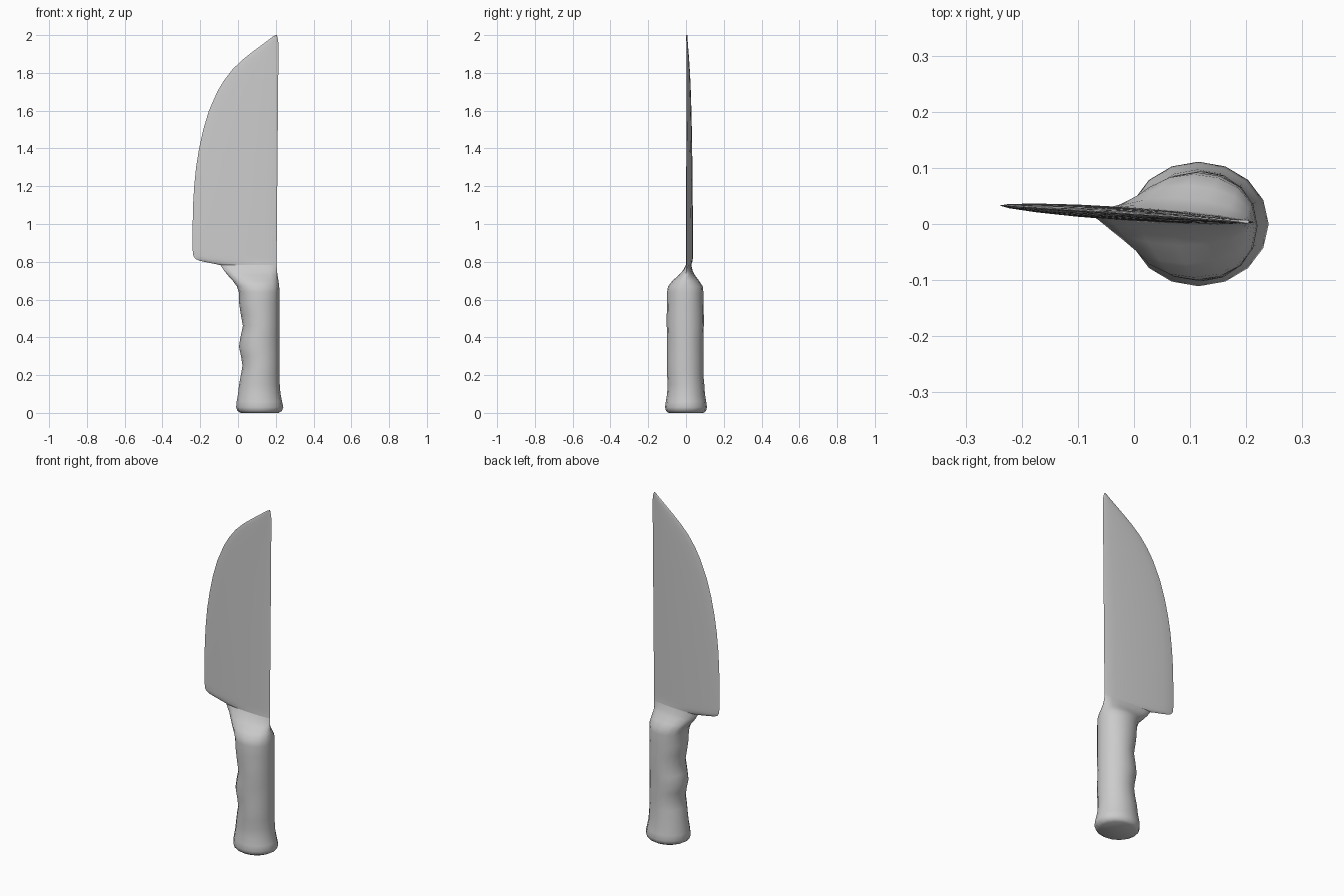
import bpy, bmesh
from math import cos, sin, pi, copysign

SIDES = 16


def loft(name, rows, angle):
    """Skin rings; row = z, left x, right x, half thickness, section power, lean."""
    bm = bmesh.new()
    rings = []
    for z, xl, xr, h, power, lean in rows:
        cx, rx = (xl + xr) / 2, (xr - xl) / 2
        ring = []
        for i in range(SIDES):
            t = 2 * pi * i / SIDES
            x, s = cx + rx * cos(t), sin(t)
            y = copysign(abs(s) ** power, s) * h if abs(s) > 1e-6 else 0
            mid = lean * (0.003 + 0.066 * (0.215 - x)) - 0.004 * (1 - lean) * (z > 0.15)
            ring.append(bm.verts.new((x, y + mid, z)))
        rings.append(ring)
    for a, b in zip(rings, rings[1:]):
        for i in range(SIDES):
            j = (i + 1) % SIDES
            bm.faces.new((a[i], a[j], b[j], b[i]))
    bm.faces.new(rings[0][::-1])
    bm.faces.new(rings[-1])
    bmesh.ops.recalc_face_normals(bm, faces=bm.faces[:])
    me = bpy.data.meshes.new(name)
    bm.to_mesh(me)
    bm.free()
    ob = bpy.data.objects.new(name, me)
    bpy.context.collection.objects.link(ob)
    bpy.context.view_layer.objects.active = ob
    ob.select_set(True)
    bpy.ops.object.shade_smooth_by_angle(angle=angle)
    ob.select_set(False)
    return ob


# Handle: flared butt, finger grooves, bolster thinning into the blade
handle = [
    (0.00, 0.015, 0.215, 0.092, 1, 0),
    (0.01, -0.003, 0.232, 0.106, 1, 0),
    (0.03, -0.01, 0.24, 0.111, 1, 0),
    (0.06, -0.007, 0.233, 0.107, 1, 0),
    (0.10, 0.00, 0.225, 0.100, 1, 0),
    (0.15, 0.006, 0.221, 0.097, 1, 0),
    (0.20, 0.015, 0.220, 0.096, 1, 0),
    (0.25, 0.024, 0.220, 0.096, 1, 0),
    (0.30, 0.016, 0.220, 0.096, 1, 0),
    (0.35, 0.005, 0.220, 0.097, 1, 0),
    (0.40, 0.013, 0.220, 0.097, 1, 0),
    (0.46, 0.026, 0.220, 0.098, 1, 0),
    (0.52, 0.015, 0.220, 0.098, 1, 0),
    (0.58, 0.006, 0.220, 0.097, 0.95, 0),
    (0.64, 0.004, 0.220, 0.096, 0.9, 0),
    (0.67, -0.006, 0.218, 0.092, 0.85, 0.05),
    (0.70, -0.028, 0.214, 0.070, 0.9, 0.2),
    (0.73, -0.055, 0.209, 0.042, 1, 0.5),
    (0.755, -0.075, 0.206, 0.024, 1.1, 0.8),
    (0.782, -0.093, 0.204, 0.012, 1.2, 1),
]
loft("handle", handle, 1.0)

# Blade: heel step, curved cutting edge and nearly straight spine
outline = [
    (0.782, -0.093), (0.788, -0.12), (0.797, -0.165), (0.806, -0.205),
    (0.815, -0.225), (0.83, -0.236), (0.86, -0.24), (1.0, -0.24),
    (1.1, -0.238), (1.2, -0.232), (1.3, -0.222), (1.4, -0.206),
    (1.5, -0.184), (1.6, -0.154), (1.7, -0.11), (1.76, -0.074),
    (1.82, -0.028), (1.87, 0.025), (1.91, 0.075), (1.95, 0.128),
    (1.98, 0.168), (1.993, 0.186), (2.0, 0.199),
]
blade = []
for z, xl in outline:
    u = (z - 0.782) / 1.218
    xr = 0.204 + 0.011 * u - 0.01 * max(0, (z - 1.97) / 0.03)
    blade.append((z, xl, xr, 0.012 * (1 - 0.75 * u ** 1.5), 1.2, 1))
loft("blade", blade, 1.2)
